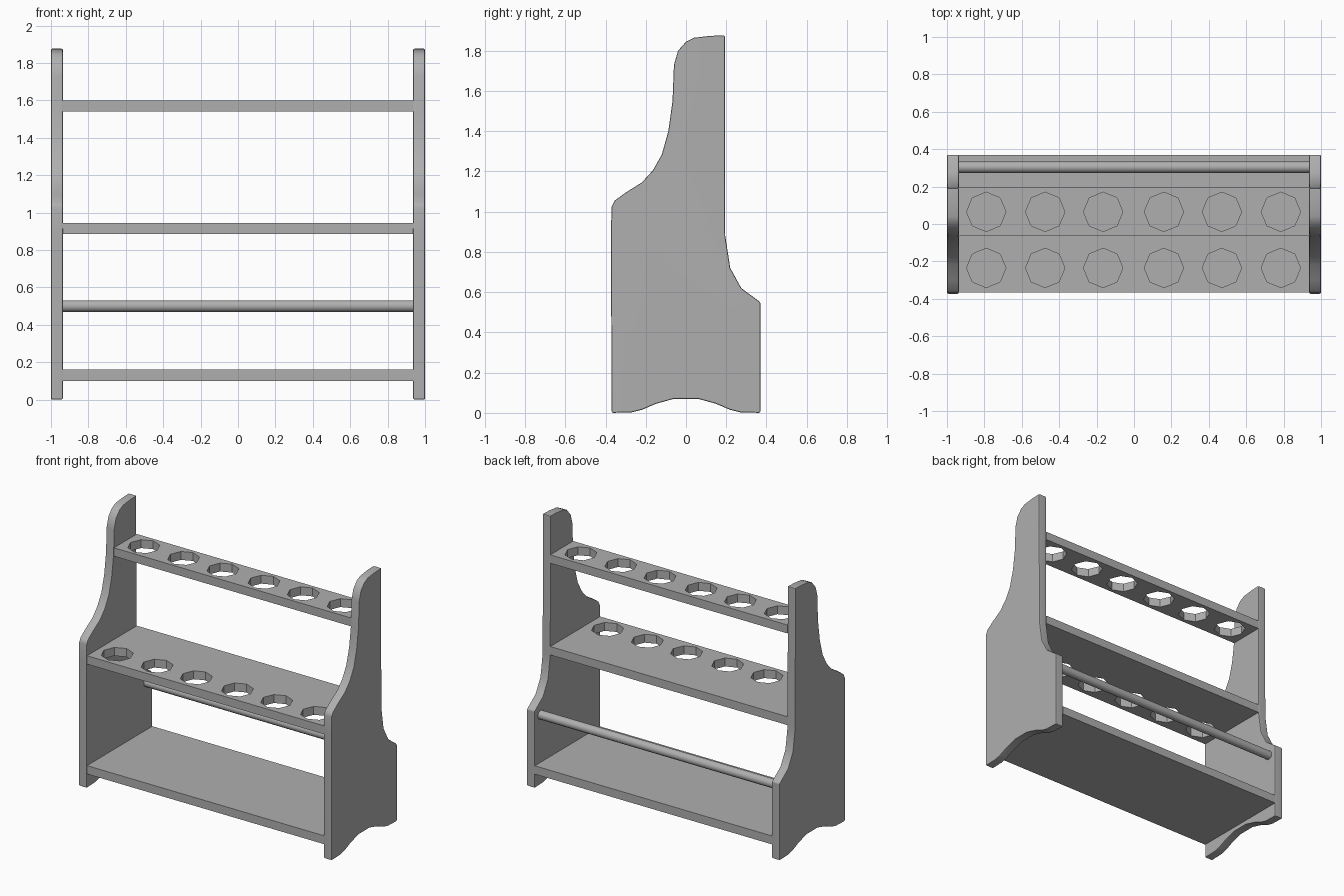
import bpy, bmesh
from math import cos, sin, pi, radians

if "Cube" in bpy.data.objects:
    bpy.data.objects.remove(bpy.data.objects["Cube"])

# Mid grey paint for every part
grey = bpy.data.materials.new('mid_grey')
grey.diffuse_color = (0.43, 0.43, 0.43, 1)
grey.use_nodes = True
grey.node_tree.nodes["Principled BSDF"].inputs["Base Color"].default_value = grey.diffuse_color


def plate(name, outlines, thickness, location, rotation=(0, 0, 0), bevel=0.0):
    """Fill flat outlines (the first is the rim, the rest are holes) and thicken them."""
    curve = bpy.data.curves.new(name, 'CURVE')
    curve.dimensions = '2D'
    curve.fill_mode = 'BOTH'
    curve.extrude = thickness / 2
    for points in outlines:
        spline = curve.splines.new('POLY')
        spline.points.add(len(points) - 1)
        for p, (u, v) in zip(spline.points, points):
            p.co = (u, v, 0, 1)
        spline.use_cyclic_u = True
    obj = bpy.data.objects.new(name, curve)
    bpy.context.collection.objects.link(obj)
    obj.location, obj.rotation_euler = location, rotation
    bpy.ops.object.select_all(action='DESELECT')
    obj.select_set(True)
    bpy.context.view_layer.objects.active = obj
    bpy.ops.object.convert(target='MESH')
    obj = bpy.context.object
    # weld caps to walls and merge the cap triangles
    bm = bmesh.new()
    bm.from_mesh(obj.data)
    bmesh.ops.remove_doubles(bm, verts=bm.verts, dist=0.0005)
    bmesh.ops.dissolve_limit(bm, angle_limit=0.01, verts=bm.verts, edges=bm.edges)
    bmesh.ops.recalc_face_normals(bm, faces=bm.faces)
    bm.to_mesh(obj.data)
    bm.free()
    bpy.ops.object.shade_flat()
    obj.data.materials.clear()
    obj.data.materials.append(grey)
    if bevel:
        mod = obj.modifiers.new('soft_edges', 'BEVEL')
        mod.width, mod.segments = bevel, 2
        mod.limit_method, mod.angle_limit = 'ANGLE', radians(50)
        bpy.ops.object.modifier_apply(modifier=mod.name)
    return obj


def octagon(x, y, r=0.105):
    return [(x + r * cos(i * pi / 4), y + r * sin(i * pi / 4)) for i in range(8)]


# Side panels: (y, z) profile with scooped foot, stepped back and curved front
profile = [(-0.37, 0), (-0.27, 0.003), (-0.22, 0.015), (-0.15, 0.045), (-0.06, 0.07),
           (0.06, 0.07), (0.15, 0.045), (0.22, 0.015), (0.27, 0.003), (0.37, 0),
           (0.37, 0.55), (0.275, 0.62), (0.22, 0.72), (0.195, 0.88), (0.193, 1.877),
           (0.12, 1.874), (0.04, 1.865), (0, 1.845), (-0.04, 1.80), (-0.06, 1.73),
           (-0.067, 1.55), (-0.088, 1.40), (-0.12, 1.285), (-0.165, 1.205),
           (-0.22, 1.145), (-0.30, 1.095), (-0.355, 1.055), (-0.37, 1.025), (-0.373, 0.9)]
for side, x in (('left', -0.968), ('right', 0.968)):
    panel = plate(side + '_side_panel', [profile], 0.064, (x, 0, 0),
                  (pi / 2, 0, pi / 2), bevel=0.008)
    bpy.ops.object.shade_smooth_by_angle(angle=radians(35))
    # keep the broad faces shading flat
    mod = panel.modifiers.new('flat_faces', 'WEIGHTED_NORMAL')
    mod.keep_sharp = True

# Shelves: front y, back y, centre height, y of the hole row
hole_x = (-0.79, -0.475, -0.165, 0.16, 0.47, 0.785)
for name, y0, y1, z, row in (('bottom_shelf', -0.367, 0.37, 0.13, None),
                             ('middle_shelf', -0.367, 0.195, 0.915, -0.235),
                             ('top_shelf', -0.063, 0.195, 1.57, 0.065)):
    rim = [(-0.937, y0), (0.937, y0), (0.937, y1), (-0.937, y1)]
    holes = [octagon(x, row) for x in hole_x] if row is not None else []
    plate(name, [rim] + holes, 0.06, (0, 0, z))

# Round rail across the back
bpy.ops.mesh.primitive_cylinder_add(vertices=16, radius=0.031, depth=1.874,
                                    location=(0, 0.304, 0.5), rotation=(0, pi / 2, 0))
rail = bpy.context.object
rail.name = 'back_rail'
rail.data.materials.append(grey)
bpy.ops.object.shade_smooth_by_angle(angle=radians(35))
